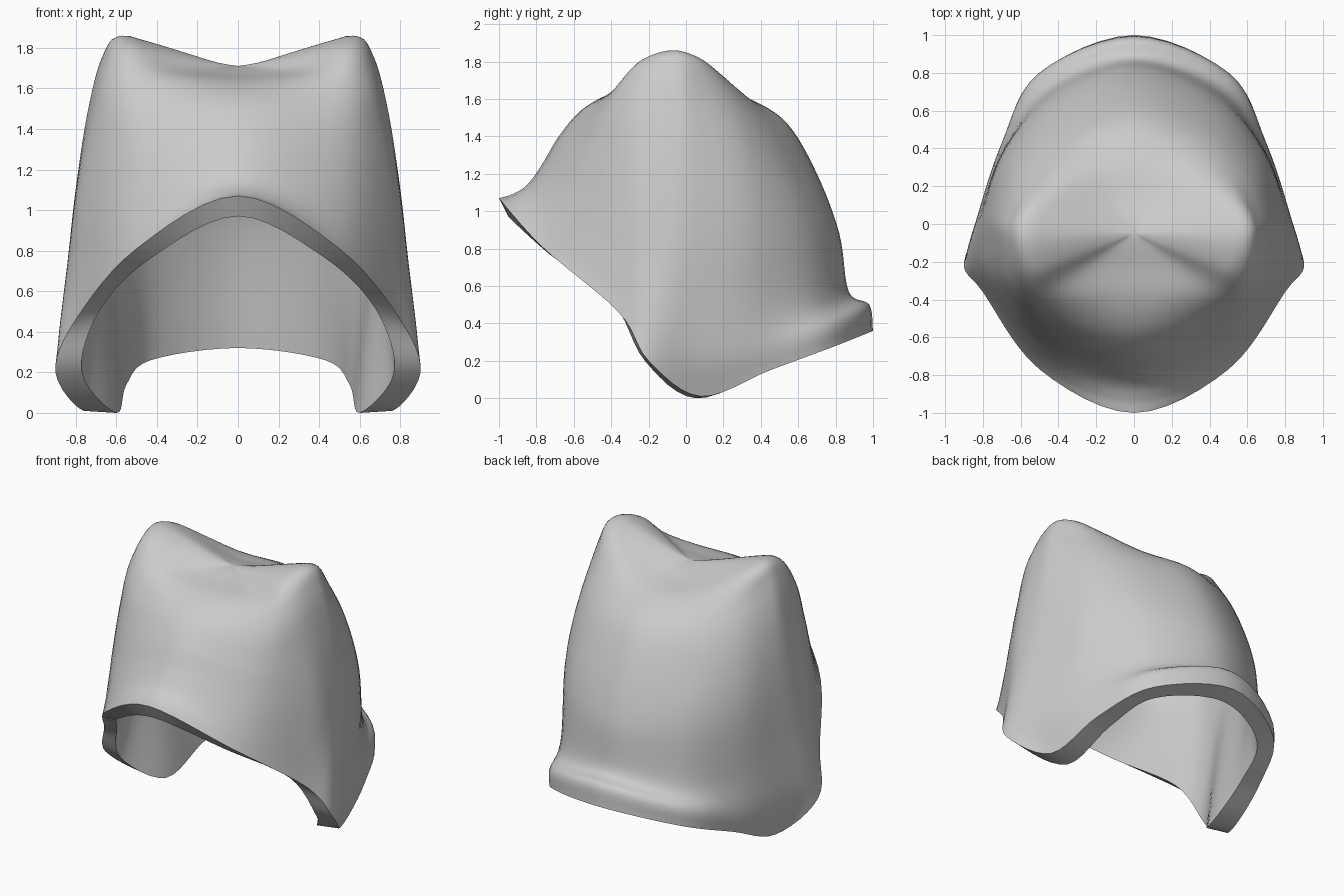
import bpy
import bmesh
from mathutils import Vector

default_cube = bpy.data.objects.get("Cube")
if default_cube:
    bpy.data.objects.remove(default_cube, do_unlink=True)

# Meridian profiles on the left half, each running from the rim up to the crown
front = [(0, -1, 1.07), (0, -.93, 1.09), (0, -.85, 1.14), (0, -.77, 1.25),
         (0, -.68, 1.4), (0, -.56, 1.54), (0, -.4, 1.63)]
front_quarter = [(.5, -.77, .81), (.5, -.74, .86), (.5, -.69, .96), (.5, -.62, 1.12),
                 (.49, -.55, 1.32), (.46, -.47, 1.53), (.4, -.36, 1.67)]
front_side = [(.8, -.36, .46), (.79, -.35, .56), (.78, -.33, .75), (.76, -.31, 1.05),
              (.71, -.31, 1.35), (.64, -.31, 1.63), (.53, -.25, 1.8)]
side = [(.9, -.2, .2), (.88, -.17, .42), (.84, -.12, .75), (.8, -.1, 1.1),
        (.74, -.08, 1.48), (.67, -.08, 1.75), (.57, -.08, 1.86)]
lower_corner = [(.76, .08, .01), (.82, .06, .25), (.81, .08, .6), (.78, .1, 1.05),
                (.73, .08, 1.42), (.65, .06, 1.7), (.55, .07, 1.82)]
back_side = [(.68, .45, .15), (.7, .43, .28), (.69, .4, .5), (.68, .39, .95),
             (.63, .34, 1.3), (.54, .28, 1.56), (.42, .2, 1.72)]
back_quarter = [(.5, .8, .28), (.5, .79, .4), (.44, .72, .52), (.42, .67, .9),
                (.38, .58, 1.2), (.31, .46, 1.47), (.22, .31, 1.62)]
back = [(0, 1, .36), (0, .98, .5), (0, .87, .57), (0, .82, .88),
        (0, .7, 1.2), (0, .54, 1.47), (0, .34, 1.6)]
half = [front, front_quarter, front_side, side,
        lower_corner, back_side, back_quarter, back]

# Inner edge of the rim, one point for each profile
inner_rim = [(0, -.95, .97), (.42, -.73, .77), (.68, -.39, .51), (.77, -.22, .2),
             (.6, .05, 0), (.55, .42, .14), (.43, .72, .26), (0, .89, .32)]

crown = Vector((0, -.05, 1.71))
lining_centre = Vector((0, .5, .4))
LINING_SCALE = .88
STEPS = 6


def shrink(point):
    """Move a point of the outer skin in to the lining."""
    return lining_centre.lerp(Vector(point), LINING_SCALE)


def spline_point(before, start, end, after, t):
    """Smooth curve that passes through start and end."""
    leave = (end - before) / 2
    arrive = (after - start) / 2
    return (start * (2 * t**3 - 3 * t**2 + 1) + leave * (t**3 - 2 * t**2 + t)
            + end * (3 * t**2 - 2 * t**3) + arrive * (t**3 - t**2))


def smooth_meridian(profile, peak):
    """Refine one profile, with a level tangent where it reaches the peak."""
    points = [Vector(p) for p in profile]
    middle = points[-1].lerp(peak, .5)
    beyond = Vector((-middle.x, 2 * peak.y - middle.y, middle.z))
    below_rim = points[0] * 2 - points[1]
    path = [below_rim] + points + [middle, peak, beyond]
    result = []
    for k in range(1, len(path) - 2):
        for step in range(STEPS):
            result.append(spline_point(*path[k - 1:k + 3], step / STEPS))
    return result


def smooth_ring(row):
    """Refine one closed row running around the cap."""
    count = len(row)
    result = []
    for k in range(count):
        around = [row[(k + offset) % count] for offset in (-1, 0, 1, 2)]
        for step in range(STEPS):
            result.append(spline_point(*around, step / STEPS))
    return result


def mirrored(profile):
    return [(-x, y, z) for x, y, z in profile]


def bridge(bm, lower, upper):
    """Join two rings of equal length with quads."""
    count = len(lower)
    for k in range(count):
        n = (k + 1) % count
        bm.faces.new((lower[k], lower[n], upper[n], upper[k]))


def add_skin(bm, profiles, peak):
    """Loft one closed skin from half its meridians and return its rim ring."""
    meridians = profiles + [mirrored(p) for p in reversed(profiles[1:-1])]
    columns = [smooth_meridian(p, peak) for p in meridians]
    rows = [smooth_ring(list(row)) for row in zip(*columns)]
    rings = [[bm.verts.new(p) for p in row] for row in rows]
    top = bm.verts.new(peak)
    for lower, upper in zip(rings, rings[1:]):
        bridge(bm, lower, upper)
    last = rings[-1]
    for k in range(len(last)):
        bm.faces.new((last[k], last[(k + 1) % len(last)], top))
    # Soften the saddle between the two ears
    saddle = [v for ring in rings[-2 * STEPS + 2:] for v in ring] + [top]
    for _ in range(STEPS):
        bmesh.ops.smooth_vert(bm, verts=saddle, factor=.5,
                              use_axis_x=False, use_axis_y=False, use_axis_z=True)
    return rings[0]


def build_cap(name, material):
    """Outer skin, lining and the flat rim between them."""
    bm = bmesh.new()
    outer_edge = add_skin(bm, half, crown)
    lining = [[edge] + [shrink(p) for p in profile[3:]]
              for edge, profile in zip(inner_rim, half)]
    lining = [[tuple(p) for p in profile] for profile in lining]
    inner_edge = add_skin(bm, lining, shrink(crown))
    bridge(bm, outer_edge, inner_edge)
    bmesh.ops.recalc_face_normals(bm, faces=bm.faces)

    mesh = bpy.data.meshes.new(name)
    bm.to_mesh(mesh)
    bm.free()
    mesh.materials.append(material)
    cap = bpy.data.objects.new(name, mesh)
    bpy.context.collection.objects.link(cap)
    bpy.ops.object.select_all(action='DESELECT')
    bpy.context.view_layer.objects.active = cap
    cap.select_set(True)
    bpy.ops.object.shade_smooth_by_angle(angle=.7)
    return cap


def make_material(name, colour):
    material = bpy.data.materials.new(name)
    material.use_nodes = True
    material.diffuse_color = colour
    material.node_tree.nodes["Principled BSDF"].inputs["Base Color"].default_value = colour
    return material


grey = make_material("soft grey", (.6, .6, .6, 1))
build_cap("eared_cap", grey)
